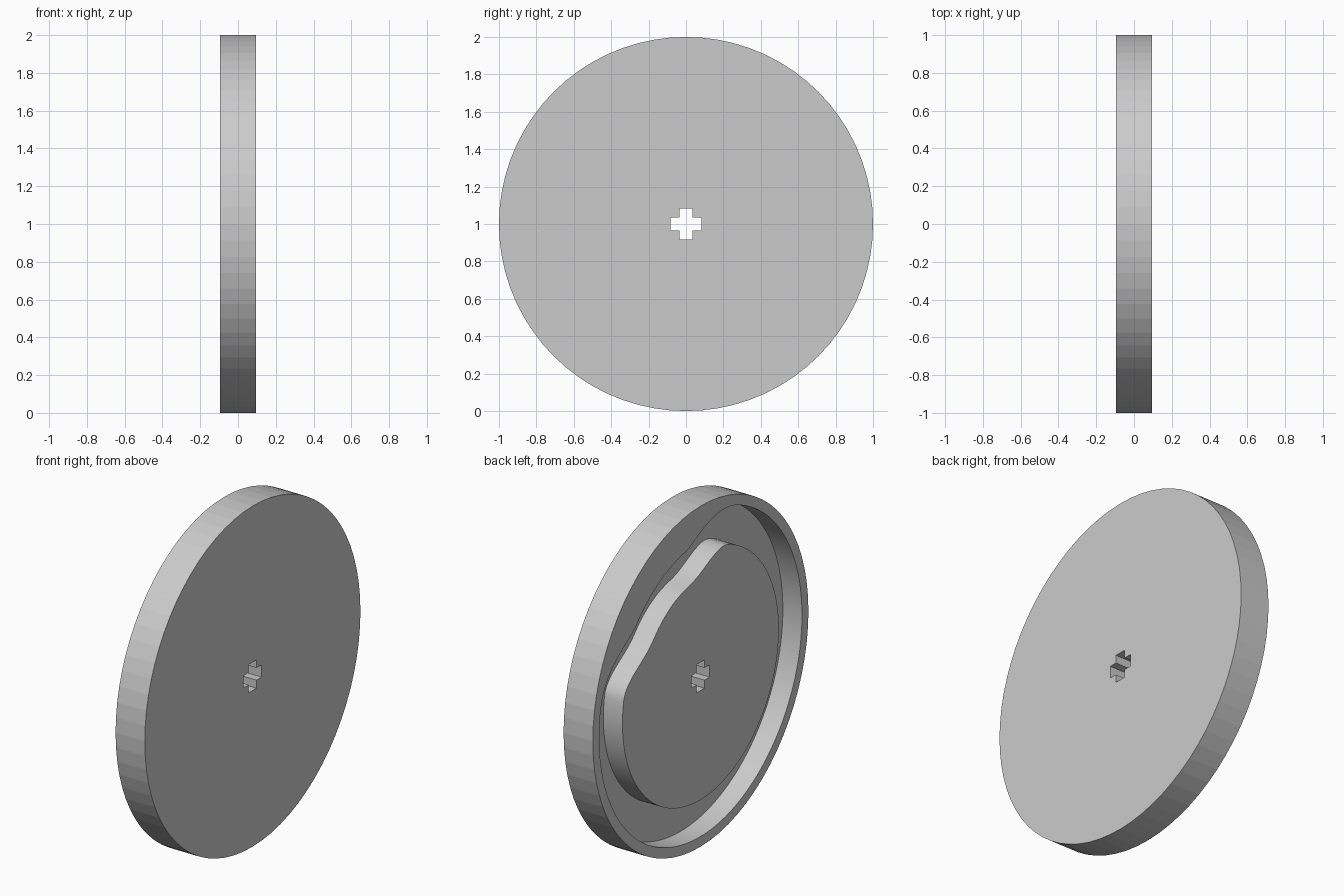
import bpy, bmesh, math
from mathutils import Vector

if "Cube" in bpy.data.objects:
    bpy.data.objects.remove(bpy.data.objects["Cube"])

HALF = 0.095          # half thickness of the disc
FLOOR = 0.029         # x of the groove floor
HALF_GROOVE = 0.1075  # half width of the cam groove
R_HIGH, R_LOW = 0.8325, 0.6875
N = 180


def path_radius(deg):
    """Groove centre line: round, with one eased dip centred at 60.5 degrees."""
    off = abs((deg - 60.5 + 180) % 360 - 180)
    t = min(max((off - 18.5) / 32, 0), 1)
    return R_LOW + (R_HIGH - R_LOW) * (0.5 - 0.5 * math.cos(math.pi * t))


def path_point(deg):
    a, r = math.radians(deg), path_radius(deg)
    return Vector((r * math.cos(a), r * math.sin(a)))


def offset_path(dist):
    pts = []
    for i in range(N):
        d = 360 * i / N
        tan = (path_point(d + 0.5) - path_point(d - 0.5)).normalized()
        pts.append(path_point(d) + Vector((tan.y, -tan.x)) * dist)
    return pts


def circle(r, n):
    return [Vector((r * math.cos(2 * math.pi * i / n), r * math.sin(2 * math.pi * i / n)))
            for i in range(n)]


def cross(a, w):
    pts = []
    for k in range(4):
        c, s = round(math.cos(k * math.pi / 2)), round(math.sin(k * math.pi / 2))
        for y, z in ((a, -w), (a, w), (w, w)):
            pts.append(Vector((y * c - z * s, y * s + z * c)))
    return pts


bm = bmesh.new()


def wall(pts, x0, x1, smooth):
    """Upright wall along a closed outline; returns the edges of both ends."""
    ends = []
    for x in (x0, x1):
        vs = [bm.verts.new((x, p.x, p.y + 1)) for p in pts]
        ends.append(vs)
    n = len(pts)
    for i in range(n):
        j = (i + 1) % n
        f = bm.faces.new((ends[0][i], ends[0][j], ends[1][j], ends[1][i]))
        f.smooth = smooth
    return [[bm.edges.get((v[i], v[(i + 1) % n])) for i in range(n)] for v in ends]


def cap(a, b):
    """Flat face between two outlines."""
    bmesh.ops.triangle_fill(bm, edges=a + b, use_beauty=True)


# outer rim, groove walls and axle hole
rim_near, rim_far = wall(circle(1.0, 72), -HALF, HALF, False)
groove_near, groove_floor = wall(offset_path(HALF_GROOVE), -HALF, FLOOR, True)
cam_near, cam_floor = wall(offset_path(-HALF_GROOVE), -HALF, FLOOR, True)
hole_near, hole_far = wall(cross(0.083, 0.036), -HALF, HALF, False)

# rim face, groove floor, cam face and plain back face
cap(rim_near, groove_near)
cap(groove_floor, cam_floor)
cap(cam_near, hole_near)
cap(rim_far, hole_far)

bmesh.ops.recalc_face_normals(bm, faces=bm.faces[:])
for e in bm.edges:
    if len(e.link_faces) == 2 and e.calc_face_angle(0) > math.radians(30):
        e.smooth = False

mesh = bpy.data.meshes.new("cam_disc")
bm.to_mesh(mesh)
bm.free()
disc = bpy.data.objects.new("cam_disc", mesh)
bpy.context.collection.objects.link(disc)

grey = bpy.data.materials.new("light_grey")
grey.diffuse_color = (0.6, 0.6, 0.6, 1)
grey.use_nodes = True
grey.node_tree.nodes["Principled BSDF"].inputs["Base Color"].default_value = grey.diffuse_color
mesh.materials.append(grey)
